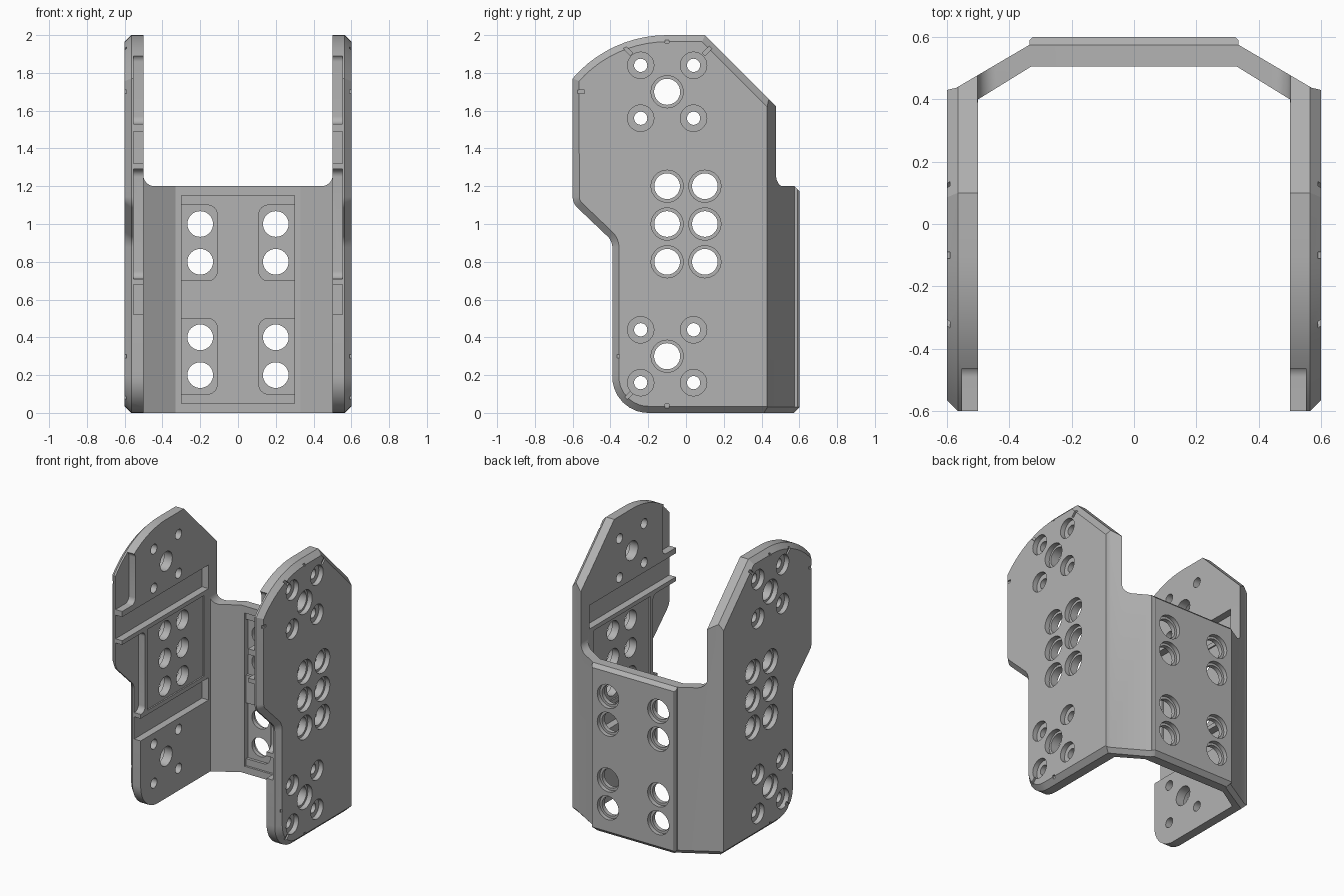
import bpy, bmesh, math
from mathutils import Vector

cube = bpy.data.objects.get("Cube")
if cube:
    bpy.data.objects.remove(cube, do_unlink=True)


# ---------- profile helpers ----------
def rounded(corners, steps=6):
    """Polygon from (u, v, radius) corners."""
    out = []
    n = len(corners)
    for i, (u, v, r) in enumerate(corners):
        p = Vector((u, v))
        if r == 0:
            out.append(p)
            continue
        d1 = (Vector(corners[i - 1][:2]) - p).normalized()
        d2 = (Vector(corners[(i + 1) % n][:2]) - p).normalized()
        half = d1.angle(d2) / 2
        centre = p + (d1 + d2).normalized() * (r / math.sin(half))
        a = p + d1 * (r / math.tan(half)) - centre
        b = p + d2 * (r / math.tan(half)) - centre
        for k in range(steps + 1):
            t = k / steps
            out.append(centre + (a * (1 - t) + b * t).normalized() * r)
    return out


def inset(poly, d):
    """Mitred offset of a counter-clockwise polygon, inward for positive d."""
    out = []
    n = len(poly)
    for i, p in enumerate(poly):
        e1 = (p - poly[i - 1]).normalized()
        e2 = (poly[(i + 1) % n] - p).normalized()
        n1, n2 = Vector((-e1.y, e1.x)), Vector((-e2.y, e2.x))
        out.append(p + (n1 + n2) * (d / (1 + n1.dot(n2))))
    return out


def circle(u, v, r, n=32):
    return [Vector((u + r * math.cos(math.tau * k / n), v + r * math.sin(math.tau * k / n)))
            for k in range(n)]


def rect(u0, u1, v0, v1, r=0):
    return rounded([(u0, v0, r), (u1, v0, r), (u1, v1, r), (u0, v1, r)])


PLACE = {"x": lambda a, u, v: (a, u, v),
         "y": lambda a, u, v: (u, a, v),
         "z": lambda a, u, v: (u, v, a)}


def loft(bm, axis, sections):
    """Closed solid through (position, polygon) sections along an axis."""
    rings = [[bm.verts.new(PLACE[axis](a, *p)) for p in poly] for a, poly in sections]
    n = len(rings[0])
    for lo, hi in zip(rings, rings[1:]):
        for i in range(n):
            j = (i + 1) % n
            bm.faces.new((lo[i], lo[j], hi[j], hi[i]))
    bm.faces.new(rings[0])
    bm.faces.new(rings[-1])


def both_sides(bm, poly, x0, x1):
    """Cutter repeated on the two side plates."""
    for s in (1, -1):
        loft(bm, "x", [(s * x0, poly), (s * x1, poly)])


def finish(name, bm):
    bmesh.ops.recalc_face_normals(bm, faces=bm.faces)
    mesh = bpy.data.meshes.new(name)
    bm.to_mesh(mesh)
    bm.free()
    obj = bpy.data.objects.new(name, mesh)
    bpy.context.scene.collection.objects.link(obj)
    return obj


def combine(body, bm, operation="DIFFERENCE"):
    cutter = finish("cutter", bm)
    cutter.hide_render = True
    mod = body.modifiers.new("cut", "BOOLEAN")
    mod.operation, mod.solver, mod.object = operation, "EXACT", cutter
    bpy.context.view_layer.objects.active = body
    bpy.ops.object.modifier_apply(modifier=mod.name)
    bpy.data.objects.remove(cutter, do_unlink=True)


# ---------- U-shaped shell with chamfered lower rim ----------
inner = [(0.5, -0.8), (0.5, 0.4), (0.33, 0.505)]
outer = [(0.325, 0.6), (0.335, 0.59), (0.335, 0.575), (0.57, 0.437), (0.6, 0.43), (0.6, -0.8)]
outer_low = [(0.295, 0.56), (0.303, 0.555), (0.315, 0.545), (0.55, 0.41), (0.575, 0.4), (0.575, -0.8)]


def mirrored(half):
    return [Vector(p) for p in half] + [Vector((-x, y)) for x, y in reversed(half)]


def u_section(rim):
    return mirrored(list(reversed(rim)))[:len(rim)] + \
        [Vector((-x, y)) for x, y in rim] + \
        [Vector((-x, y)) for x, y in inner] + [Vector(p) for p in reversed(inner)]


bm = bmesh.new()
loft(bm, "z", [(-0.01, u_section(outer_low)), (0.03, u_section(outer)), (2.1, u_section(outer))])
body = finish("bracket_body", bm)

# ---------- side outline with chamfered outer edges ----------
arc = [(-0.1 - 0.66 * math.sin(a), 1.34 + 0.66 * math.cos(a), 0)
       for a in [math.radians(49.3 * k / 10) for k in range(11)]]
outline = rounded([(0.7, 0, 0), (0.7, 1.4, 0), (0.1, 2, 0)] + arc +
                  [(-0.6, 1.11, 0.08), (-0.39, 0.91, 0.08), (-0.39, 0.0, 0.19)], 8)
bm = bmesh.new()
loft(bm, "x", [(-0.61, inset(outline, 0.045)), (-0.565, outline),
               (0.565, outline), (0.61, inset(outline, 0.045))])
combine(body, bm, "INTERSECT")

# ---------- open space above the back wall ----------
gap = rounded([(-0.502, 1.2, 0.06), (0.502, 1.2, 0.06), (0.502, 2.2, 0), (-0.502, 2.2, 0)])
bm = bmesh.new()
loft(bm, "y", [(0.39, gap), (0.575, gap), (0.625, inset(gap, -0.05))])
combine(body, bm)

# ---------- grooves and pockets inside the side plates ----------
bm = bmesh.new()
for poly in (rect(-0.75, -0.45, 1.53, 1.9, 0.04), rect(-0.75, 0.38, 1.32, 1.49),
             rect(-0.75, -0.34, 0.71, 1.29, 0.04), rect(-0.75, 0.38, 0.52, 0.68)):
    both_sides(bm, poly, 0.4, 0.552)
both_sides(bm, rect(-0.31, 0.33, 0.71, 1.29), 0.4, 0.51)
combine(body, bm)

# ---------- recessed panel inside the back wall ----------
bm = bmesh.new()
loft(bm, "y", [(0.4, rect(-0.3, 0.3, 0.05, 1.15)), (0.52, rect(-0.3, 0.3, 0.05, 1.15))])
combine(body, bm)
bm = bmesh.new()
for s in (1, -1):
    for z in (0.1, 0.7):
        pad = rounded([(s * 0.11, z, 0.05), (s * 0.3, z, 0),
                       (s * 0.3, z + 0.4, 0), (s * 0.11, z + 0.4, 0.05)])
        loft(bm, "y", [(0.4, pad), (0.54, pad)])
combine(body, bm)

# ---------- hole layout: (u, v, radius, counterbore radius) ----------
side_holes = [(y, z, 0.068, 0.085) for y in (-0.1, 0.1) for z in (0.8, 1.0, 1.2)]
for z in (0.3, 1.7):
    side_holes.append((-0.1, z, 0.069, 0.085))
    side_holes += [(-0.1 + dy, z + dz, 0.035, 0.07) for dy in (-0.14, 0.14) for dz in (-0.14, 0.14)]
back_holes = [(x, z, 0.068, 0.085) for x in (-0.2, 0.2) for z in (0.2, 0.4, 0.8, 1.0)]

bores, seats = bmesh.new(), bmesh.new()
for u, v, r, big in side_holes:
    both_sides(bores, circle(u, v, r), 0.4, 0.7)
    both_sides(seats, circle(u, v, big), 0.565, 0.7)
for u, v, r, big in back_holes:
    loft(bores, "y", [(0.4, circle(u, v, r)), (0.7, circle(u, v, r))])
    loft(seats, "y", [(0.57, circle(u, v, big)), (0.7, circle(u, v, big))])
combine(body, bores)
combine(body, seats)

# ---------- small alignment notches on the outer faces ----------
bm = bmesh.new()
for y, z, angle, length in ((-0.1, 1.97, 90, 0.025), (-0.1, 0.035, 90, 0.025),
                            (-0.56, 1.7, 0, 0.045), (-0.365, 0.3, 0, 0.025),
                            (-0.31, 1.92, 135, 0.06), (0.115, 1.92, 45, 0.06),
                            (-0.3, 0.095, 45, 0.05)):
    d = Vector((math.cos(math.radians(angle)), math.sin(math.radians(angle)))) * length / 2
    w = Vector((-d.y, d.x)).normalized() * 0.01
    c = Vector((y, z))
    both_sides(bm, [c - d - w, c + d - w, c + d + w, c - d + w], 0.59, 0.7)
combine(body, bm)

# ---------- material and shading ----------
grey = bpy.data.materials.new("plain grey")
grey.use_nodes = True
colour = (0.45, 0.45, 0.45, 1)
grey.diffuse_color = colour
grey.node_tree.nodes["Principled BSDF"].inputs["Base Color"].default_value = colour
body.data.materials.clear()
body.data.materials.append(grey)
for face in body.data.polygons:
    face.material_index = 0
bpy.ops.object.select_all(action="DESELECT")
body.select_set(True)
bpy.context.view_layer.objects.active = body
bpy.ops.object.shade_smooth_by_angle(angle=math.radians(25))
